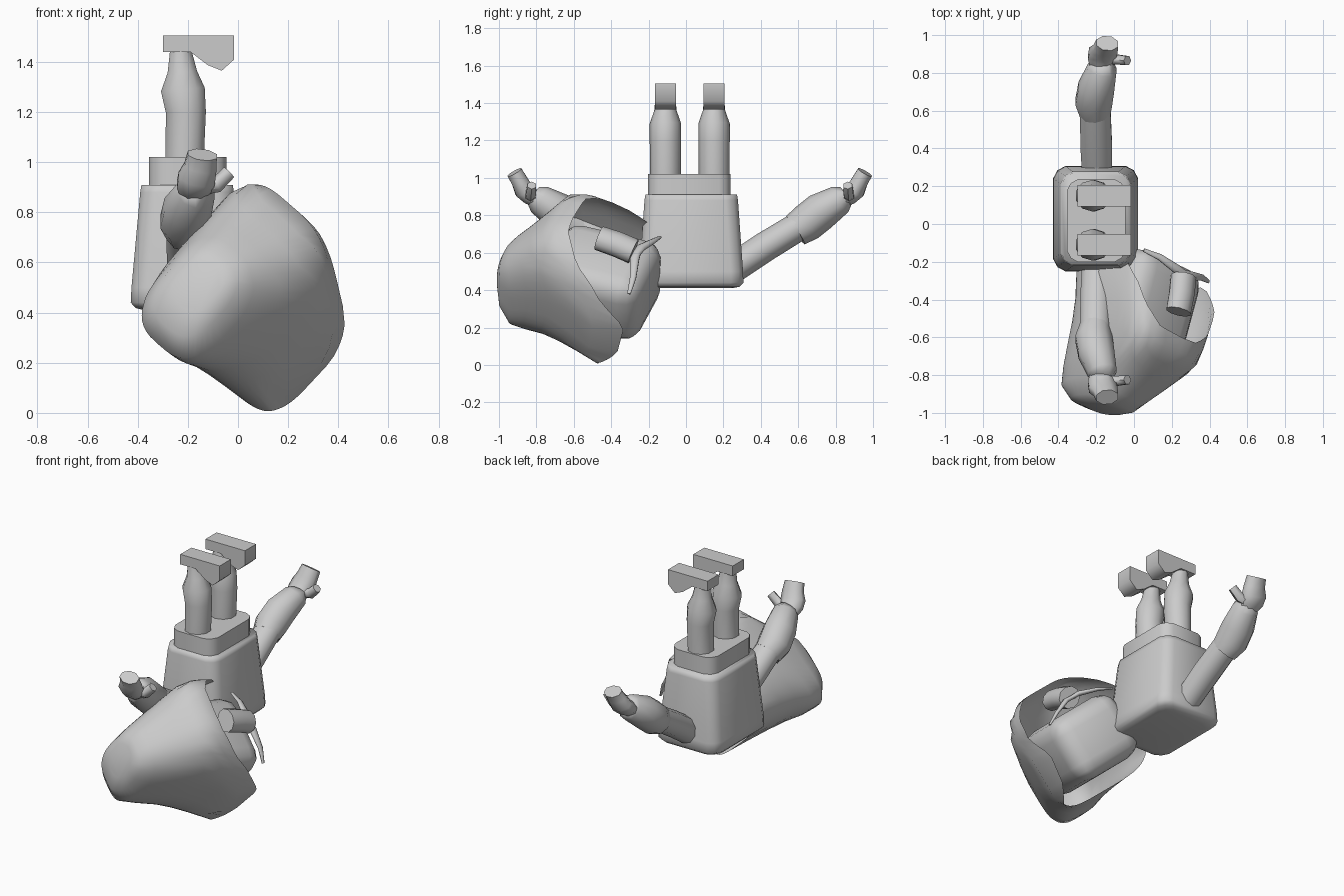
import bpy, bmesh, math
from mathutils import Vector

if "Cube" in bpy.data.objects:
    bpy.data.objects.remove(bpy.data.objects["Cube"])

clay = bpy.data.materials.new("plain_grey")
clay.diffuse_color = (0.6, 0.6, 0.6, 1)
clay.use_nodes = True
clay.node_tree.nodes["Principled BSDF"].inputs["Base Color"].default_value = clay.diffuse_color


def finish(name, bm, angle=40):
    bmesh.ops.recalc_face_normals(bm, faces=bm.faces)
    mesh = bpy.data.meshes.new(name)
    bm.to_mesh(mesh)
    bm.free()
    ob = bpy.data.objects.new(name, mesh)
    bpy.context.collection.objects.link(ob)
    mesh.materials.append(clay)
    bpy.ops.object.select_all(action='DESELECT')
    ob.select_set(True)
    bpy.context.view_layer.objects.active = ob
    bpy.ops.object.shade_smooth_by_angle(angle=math.radians(angle))
    return ob


def skin(name, rings, cap_start=True, cap_end=True, angle=40):
    """Bridge a list of point rings into one surface."""
    bm = bmesh.new()
    vs = [[bm.verts.new(p) for p in r] for r in rings]
    n = len(rings[0])
    for a, b in zip(vs, vs[1:]):
        for i in range(n):
            j = (i + 1) % n
            bm.faces.new((a[i], a[j], b[j], b[i]))
    if cap_start:
        bm.faces.new(vs[0])
    if cap_end:
        bm.faces.new(vs[-1])
    return finish(name, bm, angle)


def tube(name, stations, n=10, ref=(1, 0, 0)):
    """Stations are (centre, half width along ref, half depth)."""
    c = [Vector(s[0]) for s in stations]
    rings = []
    for i, (_, ru, rv) in enumerate(stations):
        t = (c[min(i + 1, len(c) - 1)] - c[max(i - 1, 0)]).normalized()
        u = Vector(ref)
        u = (u - t * u.dot(t)).normalized()
        v = t.cross(u)
        rings.append([c[i] + u * ru * math.cos(a) + v * rv * math.sin(a)
                      for a in (2 * math.pi * (k + .5) / n for k in range(n))])
    return skin(name, rings, angle=60)


def block(name, stations, cx, cy, ch):
    """Tapered block with chamfered corners; stations are (z, half x, half y)."""
    rings = []
    for z, hx, hy in stations:
        pts = [(hx, hy - ch), (hx - ch * .35, hy - ch * .35), (hx - ch, hy)]
        ring = pts + [(-x, y) for x, y in pts[::-1]]
        ring += [(-x, -y) for x, y in pts] + [(x, -y) for x, y in pts[::-1]]
        rings.append([(cx + x, cy + y, z) for x, y in ring])
    return skin(name, rings, angle=80)


# Torso and hips, upside down
block("torso", [(.41, .17, .22), (.418, .205, .258), (.44, .225, .279), (.50, .222, .277),
                (.88, .187, .25), (.91, .182, .245)], -.203, .028, .065)
block("hips", [(.90, .155, .22), (1.02, .155, .22)], -.2, .018, .06)

# Legs and feet, pointing up
FOOT = [(-.30, 1.505), (-.015, 1.505), (-.015, 1.41), (-.065, 1.365),
        (-.12, 1.387), (-.19, 1.44), (-.30, 1.44)]
for side, y in (("left", .15), ("right", -.11)):
    tube(side + "_leg", [((-.213, y, 1.0), .08, .082), ((-.208, y, 1.2), .084, .084),
                         ((-.22, y, 1.29), .092, .084), ((-.222, y, 1.36), .062, .06),
                         ((-.23, y, 1.46), .042, .05)])
    skin(side + "_foot", [[(x, y + d, z) for x, z in FOOT] for d in (-.057, .057)], angle=85)

# Arms and hands, mirrored about the body's middle
for side, s in (("left", 1), ("right", -1)):
    def m(x, y, z):
        return (x, .02 + s * (y - .02), z)
    tube(side + "_upper_arm", [(m(-.195, .24, .51), .082, .08), (m(-.2, .42, .63), .088, .08),
                               (m(-.205, .60, .74), .085, .078)])
    tube(side + "_forearm", [(m(-.205, .585, .72), .085, .09), (m(-.213, .645, .76), .102, .102),
                             (m(-.20, .72, .82), .10, .102), (m(-.168, .825, .885), .08, .08),
                             (m(-.17, .855, .905), .06, .055)])
    tube(side + "_hand", [(m(-.178, .83, .88), .06, .045), (m(-.172, .875, .905), .078, .052),
                          (m(-.165, .907, .935), .08, .055), (m(-.15, .928, .98), .07, .048),
                          (m(-.142, .957, 1.03), .063, .046)], 8)
    tube(side + "_thumb", [(m(-.15, .875, .90), .032, .032), (m(-.085, .87, .91), .03, .032),
                           (m(-.035, .865, .96), .027, .028)], 6, (0, 1, 0))

# Tilted head frame: D towards the chin, F out of the face, L sideways
D, F, L = Vector((.253, .94, -.224)), Vector((.659, 0, .744)), Vector((.70, -.34, -.62))


def head(d, f, l):
    return D * d + F * f + L * (l - .1)


# Head block
bm = bmesh.new()
bmesh.ops.create_cube(bm, size=1)
for v in bm.verts:
    v.co = (v.co.x * .56, v.co.y * .42, v.co.z * .49)
bmesh.ops.bevel(bm, geom=bm.edges[:], offset=.11, segments=3, profile=.5, affect='EDGES')
for v in bm.verts:
    v.co = head(-.515 + v.co.x, .355 + v.co.y, v.co.z)
finish("head", bm, 80)

# Nose and moustache
tube("nose", [(head(-.53, .668, 0), .074, .062), (head(-.43, .655, 0), .074, .066),
              (head(-.335, .632, 0), .074, .066)], 10, L)
tube("moustache", [(head(d, f, l), r, r * .6) for d, f, l, r in (
    (-.272, .55, -.245, .010), (-.28, .59, -.16, .018), (-.31, .625, -.05, .026),
    (-.315, .625, 0, .022), (-.31, .625, .05, .026), (-.28, .59, .16, .018),
    (-.272, .55, .245, .010))], 8, D)


def lerp(table, x):
    if x <= table[0][0]:
        return table[0][1:]
    for a, b in zip(table, table[1:]):
        if x <= b[0]:
            t = (x - a[0]) / (b[0] - a[0])
            return [p + (q - p) * t for p, q in zip(a[1:], b[1:])]
    return table[-1][1:]


# Hood: sections (depth, back, front, half width left, half width right,
# squareness of back left, back right, front right)
SECTION = [(-1.08, .17, .38, .09, .09, 2.5, 2.5, 2.5), (-1.055, .07, .45, .14, .14, 3, 2.5, 2.5),
           (-.98, -.015, .53, .185, .185, 3.5, 2.7, 2.7), (-.87, 0, .66, .235, .235, 3, 2.7, 3),
           (-.77, .02, .765, .28, .28, 3, 2.7, 4.5), (-.67, .03, .765, .305, .30, 3.5, 2.7, 5),
           (-.5, .045, .73, .35, .33, 5, 3, 4), (-.42, .05, .69, .385, .35, 6, 3.5, 3.5),
           (-.26, .08, .67, .345, .34, 6, 3.5, 3)]
RIM = [(0, -.68), (15, -.67), (43, -.57), (56, -.43), (88, -.26), (128, -.415), (180, -.42)]
N = 48
rings = []
for t in (0, .04, .14, .28, .45, .62, .8, 1):
    ring = []
    for k in range(N):
        deg = 360 * k / N
        depth = -1.08 + t * (lerp(RIM, min(deg, 360 - deg))[0] + 1.08)
        back, front, wl, wr, bl, br, fr = lerp(SECTION, depth)
        c, s = math.cos(math.radians(deg)), math.sin(math.radians(deg))
        left = s > 0
        e = 2 / ((bl if left else br) if c < 0 else (2.4 if left else fr))
        f = (back + front) / 2 + (front - back) / 2 * math.copysign(abs(c) ** e, c)
        ring.append(head(depth, f, (wl if left else wr) * math.copysign(abs(s) ** e, s)))
    rings.append(ring)
skin("hood", rings, cap_end=False, angle=80)
